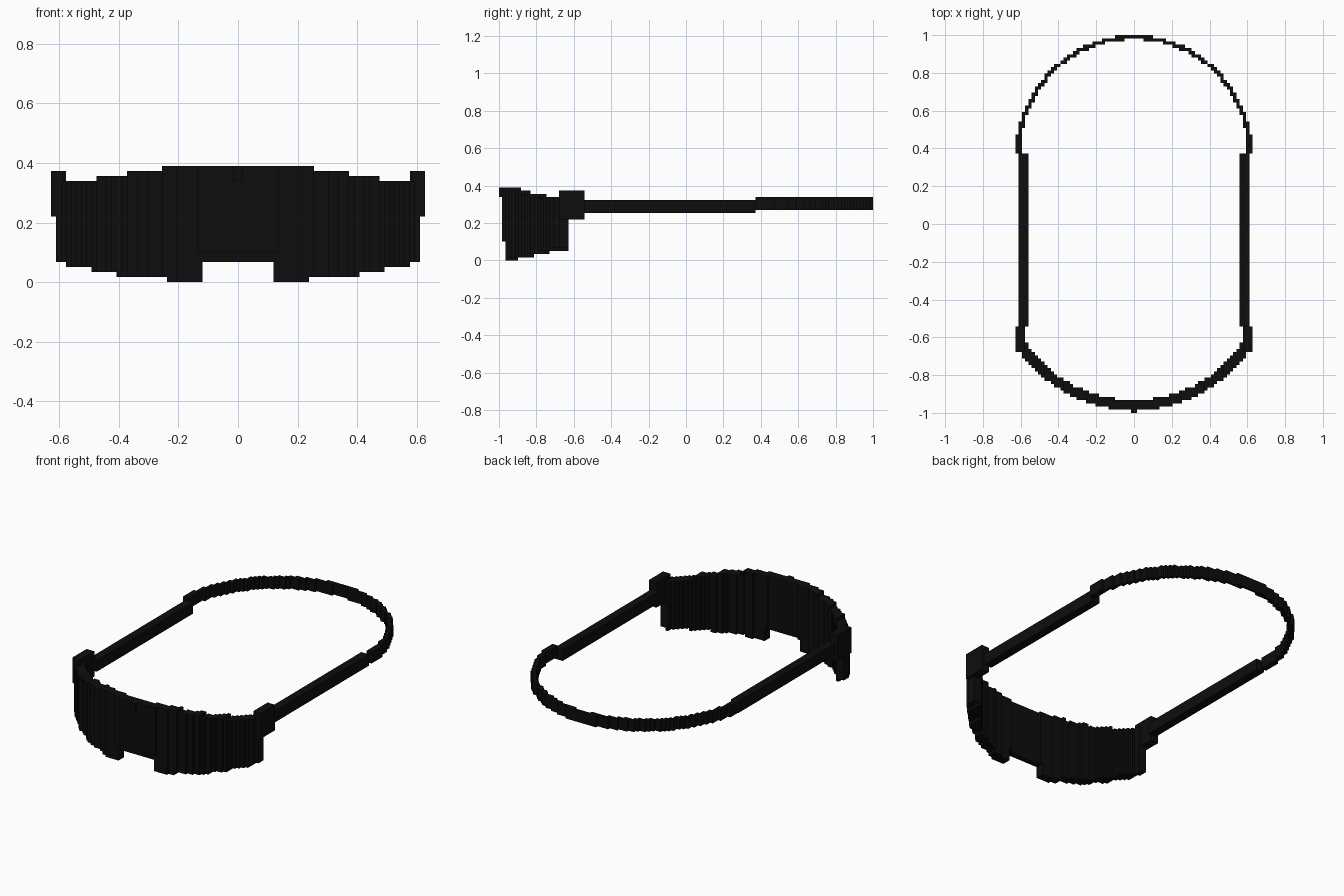
import bpy
import bmesh
from math import hypot
from itertools import groupby
from mathutils import Vector

P = 2 / 118  # size of one block step

cube = bpy.data.objects.get("Cube")
if cube:
    bpy.data.objects.remove(cube, do_unlink=True)

black = bpy.data.materials.new("matte black")
black.use_nodes = True
colour = (0.004, 0.004, 0.004, 1)
black.diffuse_color = colour
black.node_tree.nodes["Principled BSDF"].inputs["Base Color"].default_value = colour


def add_box(bm, x, y, z):
    """Add a box from (low, high) ranges given in block steps."""
    verts = bmesh.ops.create_cube(bm, size=1)["verts"]
    size = Vector((x[1] - x[0], y[1] - y[0], z[1] - z[0])) * P
    mid = Vector((sum(x), sum(y), sum(z))) * P / 2
    for v in verts:
        v.co = v.co * size + mid


def make_part(name, boxes):
    bm = bmesh.new()
    for box in boxes:
        add_box(bm, *box)
    mesh = bpy.data.meshes.new(name)
    bm.to_mesh(mesh)
    bm.free()
    mesh.materials.append(black)
    obj = bpy.data.objects.new(name, mesh)
    bpy.context.collection.objects.link(obj)


def stepped_arc(cy, inner, outer, y_range, z_range):
    """Cut a ring into blocks, joined into one box per run along y."""
    boxes = []
    for x in range(-36, 36):
        cells = [y for y in range(*y_range)
                 if inner <= hypot(x + 0.5, y + 0.5 - cy) <= outer]
        runs = groupby(enumerate(cells),
                       key=lambda c: (c[1] - c[0], z_range(x, c[1])))
        for (_, z), run in runs:
            ys = [c[1] for c in run]
            boxes.append(((x, x + 1), (ys[0], ys[-1] + 1), z))
    return boxes


def step(value, table):
    return next(height for limit, height in table if value < limit)


# Curved visor: stepped brow, stepped lower rim and nose notch
def visor_height(x, y):
    ax = abs(x + 0.5)
    top = step(ax, [(15, 23), (22, 22), (28, 21), (36, 20)])
    low = step(ax, [(7, 4), (14, 0), (24, 1), (29, 2), (34, 3), (36, 4)])
    return (6 if y < -57 else low, top)


make_part("visor", stepped_arc(-14.4, 40.6, 43.9, (-58, -37), visor_height))
make_part("brow_nub", [((-1, 1), (-59, -58), (20, 23))])

# Thin band around the back
make_part("back_band",
          stepped_arc(22.2, 35.4, 36.75, (28, 59), lambda x, y: (16, 20)))

# Side pieces, mirrored
for side, s in (("left", 1), ("right", -1)):
    def span(a, b):
        return tuple(sorted((a * s, b * s)))

    make_part(side + "_hinge", [(span(34, 37), (-40, -32), (13, 22))])
    make_part(side + "_arm", [(span(33, 36), (-32, 22), (15, 19))])
    make_part(side + "_band_end", [(span(35, 37), (22, 28), (16, 20))])
